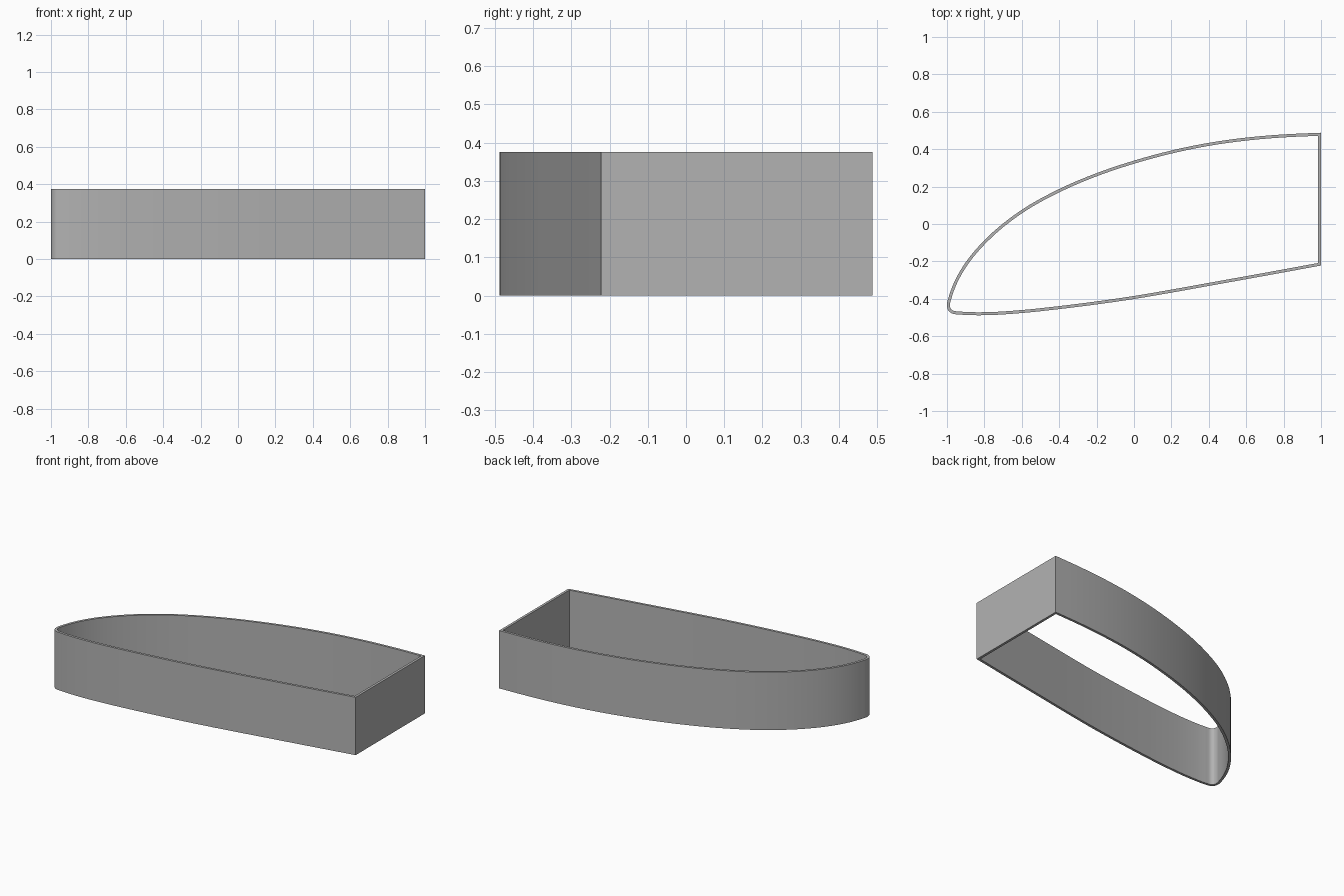
import bpy, bmesh, math
from mathutils import Vector
from mathutils.geometry import interpolate_bezier

if "Cube" in bpy.data.objects:
    bpy.data.objects.remove(bpy.data.objects["Cube"])

HEIGHT, WALL = 0.375, 0.016

# Outer edge of the curved wall, from back right corner round the nose to front right corner
PATH = [(1, .488), (.8, .479), (.6, .462), (.4, .434), (.2, .393), (0, .339), (-.2, .272),
        (-.4, .187), (-.6, .076), (-.8, -.087), (-.9, -.205), (-.96, -.308), (-.99, -.388),
        (-1, -.43), (-.993, -.462), (-.975, -.477), (-.93, -.484), (-.83, -.488),
        (-.6, -.476), (-.4, -.455), (-.2, -.43), (0, -.401), (.2, -.367), (.4, -.331),
        (.7, -.277), (1, -.222)]


def smooth_path(points, steps):
    """Spline through the points, with tangents scaled to the uneven spacing."""
    p = [Vector(q) for q in points]
    d = [(b - a).length for a, b in zip(p, p[1:])]
    tangents = [(p[1] - p[0]) / d[0]]
    for i in range(1, len(p) - 1):
        before, after = (p[i] - p[i - 1]) / d[i - 1], (p[i + 1] - p[i]) / d[i]
        tangents.append((before * d[i] + after * d[i - 1]) / (d[i] + d[i - 1]))
    tangents.append((p[-1] - p[-2]) / d[-1])
    out = []
    for i, length in enumerate(d):
        h1 = p[i] + tangents[i] * length / 3
        h2 = p[i + 1] - tangents[i + 1] * length / 3
        out += interpolate_bezier(p[i], h1, h2, p[i + 1], steps + 1)[:-1]
    return [Vector((v[0], v[1])) for v in out] + [p[-1]]


def inset(loop, t):
    """Mitred inward offset of a closed counterclockwise loop."""
    out = []
    for i, c in enumerate(loop):
        a = (c - loop[i - 1]).normalized()
        b = (loop[(i + 1) % len(loop)] - c).normalized()
        na, nb = Vector((-a.y, a.x)), Vector((-b.y, b.x))
        out.append(c + (na + nb) * t / (1 + na.dot(nb)))
    return out


# Curved wall closed by the flat end wall, open at top and bottom
outer = smooth_path(PATH, 4)
inner = inset(outer, WALL)
bm = bmesh.new()
rings = [[bm.verts.new((v.x, v.y, z)) for v in loop]
         for loop, z in ((outer, 0), (outer, HEIGHT), (inner, HEIGHT), (inner, 0))]
n = len(outer)
for r in range(4):
    lower, upper = rings[r], rings[(r + 1) % 4]
    for i in range(n):
        j = (i + 1) % n
        bm.faces.new((lower[i], lower[j], upper[j], upper[i]))
bmesh.ops.recalc_face_normals(bm, faces=bm.faces)
mesh = bpy.data.meshes.new("curved_wall_ring")
bm.to_mesh(mesh)
bm.free()

grey = bpy.data.materials.new("plain grey")
grey.diffuse_color = (0.45, 0.45, 0.45, 1)
grey.use_nodes = True
grey.node_tree.nodes["Principled BSDF"].inputs["Base Color"].default_value = grey.diffuse_color
mesh.materials.append(grey)

ring = bpy.data.objects.new("curved_wall_ring", mesh)
bpy.context.collection.objects.link(ring)
bpy.context.view_layer.objects.active = ring
ring.select_set(True)
bpy.ops.object.shade_smooth_by_angle(angle=math.radians(30))
